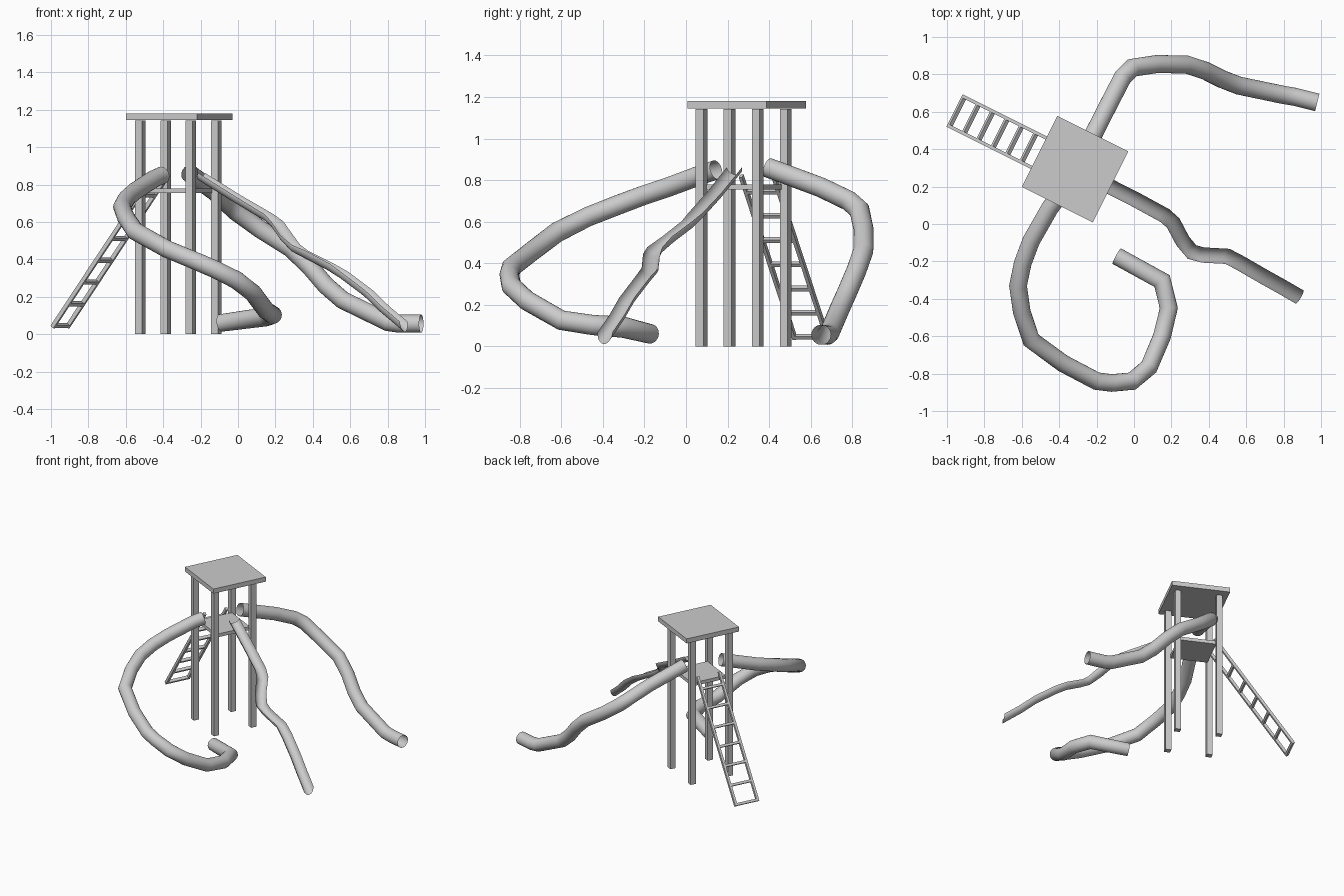
import bpy, bmesh
from math import pi, cos, sin, atan2
from mathutils import Vector, Matrix

if "Cube" in bpy.data.objects:
    bpy.data.objects.remove(bpy.data.objects["Cube"])

# Tower frame: u/v axes turned about the tower centre
ANG = -atan2(1, 2)
TOWER = Matrix.Translation((-0.315, 0.293, 0)) @ Matrix.Rotation(ANG, 4, 'Z')


def finish(name, bm, smooth=False):
    me = bpy.data.meshes.new(name)
    bm.to_mesh(me)
    bm.free()
    ob = bpy.data.objects.new(name, me)
    bpy.context.collection.objects.link(ob)
    if smooth:
        for p in me.polygons:
            p.use_smooth = True
    return ob


def box(name, centre, size, tilt=0):
    """Box in tower coordinates, optionally tilted about v."""
    bm = bmesh.new()
    m = TOWER @ Matrix.Translation(centre) @ Matrix.Rotation(tilt, 4, 'Y')
    bmesh.ops.create_cube(bm, size=1, matrix=m @ Matrix.Diagonal((*size, 1)))
    return finish(name, bm)


def sweep(name, path, r, a0, a1, n, nose=0):
    """Sweep an arc (full tube or half pipe) along a path with mitred bends.
    nose pushes the bottom of the last ring forward into a rounded lip."""
    pts = [Vector(p) for p in path]
    full = abs(a1 - a0 - 2 * pi) < 1e-6
    bm = bmesh.new()
    rings = []
    for i, p in enumerate(pts):
        last = i == len(pts) - 1
        a = (p - pts[max(i - 1, 0)]).normalized()
        b = (pts[min(i + 1, len(pts) - 1)] - p).normalized()
        t = (a + b).normalized()
        side = t.cross(Vector((0, 0, 1))).normalized()
        up = side.cross(t)
        k = r / max(t.dot(b if b.length else a), 0.7)
        push = t * nose if last else Vector()
        rings.append([bm.verts.new(p + k * (side * cos(w) + up * sin(w)) - push * sin(w))
                      for w in (a0 + (a1 - a0) * j / n
                                for j in range(n if full else n + 1))])
    for q, s in zip(rings, rings[1:]):
        m = len(q)
        for j in range(m if full else m - 1):
            h = (j + 1) % m
            bm.faces.new((q[j], s[j], s[h], q[h]))
    bmesh.ops.recalc_face_normals(bm, faces=bm.faces)
    return finish(name, bm, True)


# Tower: roof, platform and four posts
box("roof", (0, 0, 1.162), (0.425, 0.425, 0.036))
box("platform", (0.004, -0.012, 0.767), (0.272, 0.272, 0.026))
for i, (su, sv) in enumerate([(-1, -1), (-1, 1), (1, -1), (1, 1)]):
    box(f"post_{i + 1}", (su * 0.151 + 0.003, sv * 0.151 - 0.016, 0.571),
        (0.042, 0.042, 1.142))

# Ladder: two sloping rails and rungs
lo, hi = Vector((-0.708, -0.008, 0.038)), Vector((-0.131, -0.008, 0.82))
d = hi - lo
tilt = atan2(d.x, d.z)
for s, side in ((-1, "near"), (1, "far")):
    box(f"ladder_rail_{side}", (lo + hi) / 2 + Vector((0, s * 0.088, 0)),
        (0.022, 0.018, d.length), tilt)
for i in range(7):
    p = lo + d * (0.01 + i * 0.149)
    box(f"ladder_rung_{i + 1}", p, (0.022, 0.17, 0.018), tilt)

# Closed tube slide at the back
sweep("back_tube_slide", [
    (-0.26, 0.395, 0.86), (-0.13, 0.65, 0.765), (-0.06, 0.785, 0.70),
    (-0.01, 0.835, 0.655), (0.12, 0.855, 0.56), (0.28, 0.853, 0.46),
    (0.38, 0.82, 0.365), (0.47, 0.775, 0.26), (0.56, 0.74, 0.182),
    (0.80, 0.69, 0.065), (0.86, 0.68, 0.056), (0.98, 0.65, 0.056)],
    0.048, 0, 2 * pi, 24)

# Closed spiral tube slide at the front
sweep("spiral_tube_slide", [
    (-0.405, 0.145, 0.85), (-0.45, 0.085, 0.83), (-0.55, -0.09, 0.765),
    (-0.595, -0.21, 0.725), (-0.62, -0.33, 0.68), (-0.60, -0.47, 0.625),
    (-0.55, -0.62, 0.55), (-0.38, -0.745, 0.455), (-0.20, -0.84, 0.38),
    (-0.12, -0.85, 0.345), (-0.01, -0.84, 0.29), (0.08, -0.765, 0.22),
    (0.15, -0.60, 0.126), (0.186, -0.45, 0.103), (0.15, -0.305, 0.093),
    (-0.092, -0.172, 0.06)],
    0.047, 0, 2 * pi, 24)

# Open wavy chute
sweep("open_chute", [
    (-0.195, 0.233, 0.862), (0.0, 0.135, 0.74), (0.165, 0.045, 0.642),
    (0.21, 0.005, 0.603), (0.26, -0.09, 0.53), (0.31, -0.15, 0.478),
    (0.37, -0.166, 0.445), (0.50, -0.173, 0.378), (0.57, -0.21, 0.333),
    (0.70, -0.285, 0.235), (0.79, -0.335, 0.148), (0.885, -0.39, 0.068)],
    0.041, pi, 2 * pi, 14, nose=0.04)
